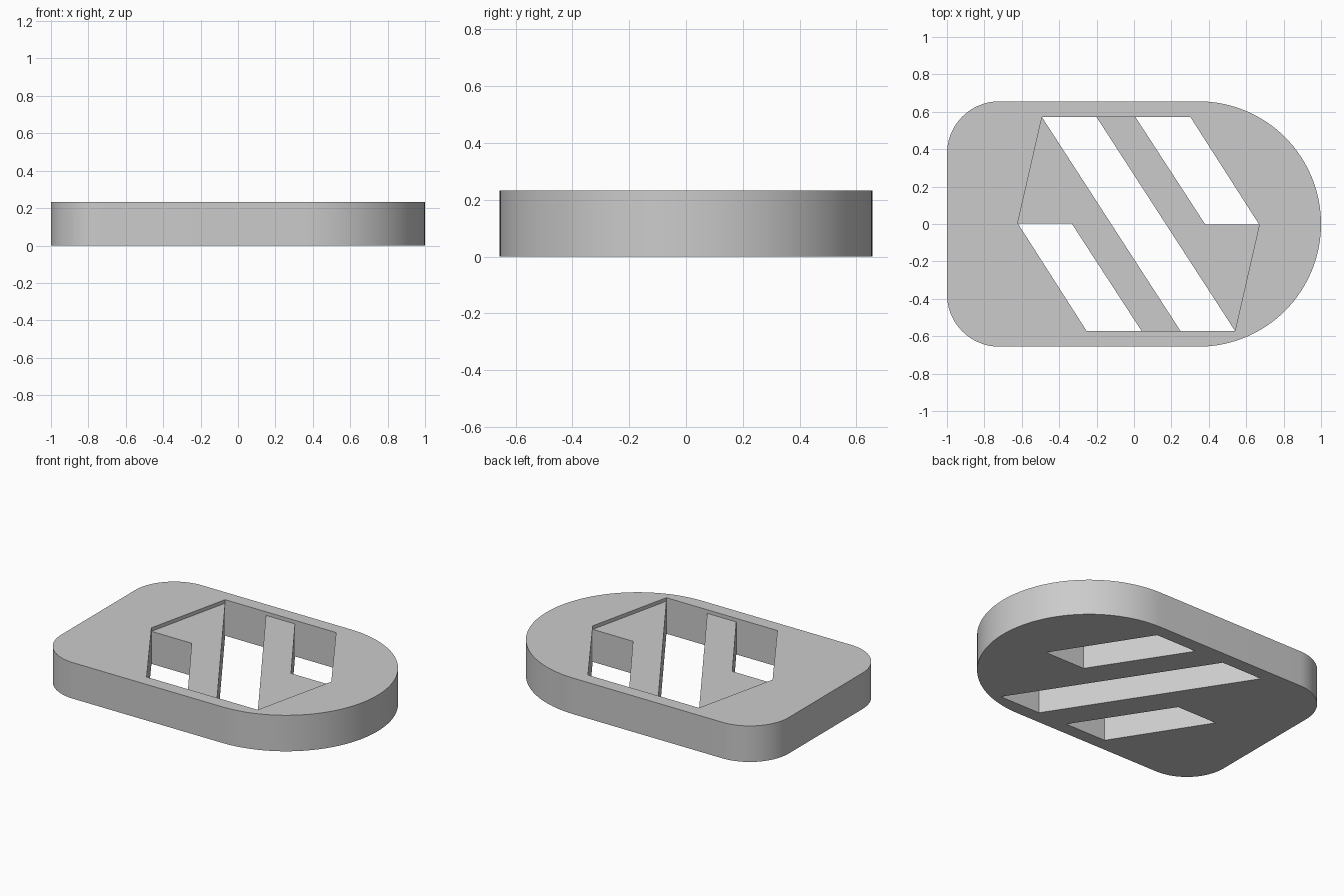
import bpy, bmesh
from math import sin, cos, pi

cube = bpy.data.objects.get("Cube")
if cube:
    bpy.data.objects.remove(cube, do_unlink=True)

HEIGHT, FLOOR = 0.233, 0.21      # plate top and sunken web top
HALF, CORNER = 0.656, 0.28       # half depth of the plate, small corner radius
CX, SLOT_Y = 0.024, 0.571        # centre of the cut-outs and their half depth

grey = bpy.data.materials.new("plain_grey")
grey.use_nodes = True
colour = (0.6, 0.6, 0.6, 1)
grey.diffuse_color = colour
grey.node_tree.nodes["Principled BSDF"].inputs["Base Color"].default_value = colour


def prism(name, points, z0, z1):
    """Extrude a flat outline between two heights."""
    bm = bmesh.new()
    face = bm.faces.new([bm.verts.new((x, y, z0)) for x, y in points])
    top = bmesh.ops.extrude_face_region(bm, geom=[face])["geom"]
    for v in top:
        if isinstance(v, bmesh.types.BMVert):
            v.co.z = z1
    bmesh.ops.recalc_face_normals(bm, faces=bm.faces)
    mesh = bpy.data.meshes.new(name)
    bm.to_mesh(mesh)
    bm.free()
    mesh.materials.append(grey)
    obj = bpy.data.objects.new(name, mesh)
    bpy.context.collection.objects.link(obj)
    return obj


def arc(x, y, r, start, end, steps):
    angles = [start + (end - start) * i / steps for i in range(steps + 1)]
    return [(x + r * cos(a), y + r * sin(a)) for a in angles]


def turned(points):
    """Rotate an outline half a turn about the origin."""
    return [(-x, -y) for x, y in points]


def cut(target, name, points, z0):
    cutter = prism(name, [(x + CX, y) for x, y in points], z0, 0.5)
    mod = target.modifiers.new(name, 'BOOLEAN')
    mod.operation, mod.solver, mod.object = 'DIFFERENCE', 'EXACT', cutter
    bpy.context.view_layer.objects.active = target
    bpy.ops.object.modifier_apply(modifier=name)
    bpy.data.objects.remove(cutter, do_unlink=True)


# Plate: rounded corners on the left edge, a full half circle on the right
outline = (arc(1 - HALF, 0, HALF, -pi / 2, pi / 2, 64)
           + arc(CORNER - 1, HALF - CORNER, CORNER, pi / 2, pi, 20)
           + arc(CORNER - 1, CORNER - HALF, CORNER, pi, 1.5 * pi, 20))
plate = prism("slotted_plate", outline, 0, HEIGHT)

# Three slanted slots inside a shallow six-sided recess
side_slot = [(-0.646, 0.004), (-0.358, 0.004), (0.016, -SLOT_Y), (-0.278, -SLOT_Y)]
half_mid = [(-0.516, SLOT_Y), (-0.224, SLOT_Y)]
mid_slot = half_mid + turned(half_mid)
half_recess = [half_mid[0], side_slot[0], side_slot[3]]

cut(plate, "recess_cutter", half_recess + turned(half_recess), FLOOR)
cut(plate, "left_slot_cutter", side_slot, -0.2)
cut(plate, "middle_slot_cutter", mid_slot, -0.2)
cut(plate, "right_slot_cutter", turned(side_slot), -0.2)

# Smooth the curved rim, keep all cut edges sharp
bpy.ops.object.select_all(action='DESELECT')
plate.select_set(True)
bpy.context.view_layer.objects.active = plate
bpy.ops.object.shade_smooth_by_angle(angle=pi / 6)
